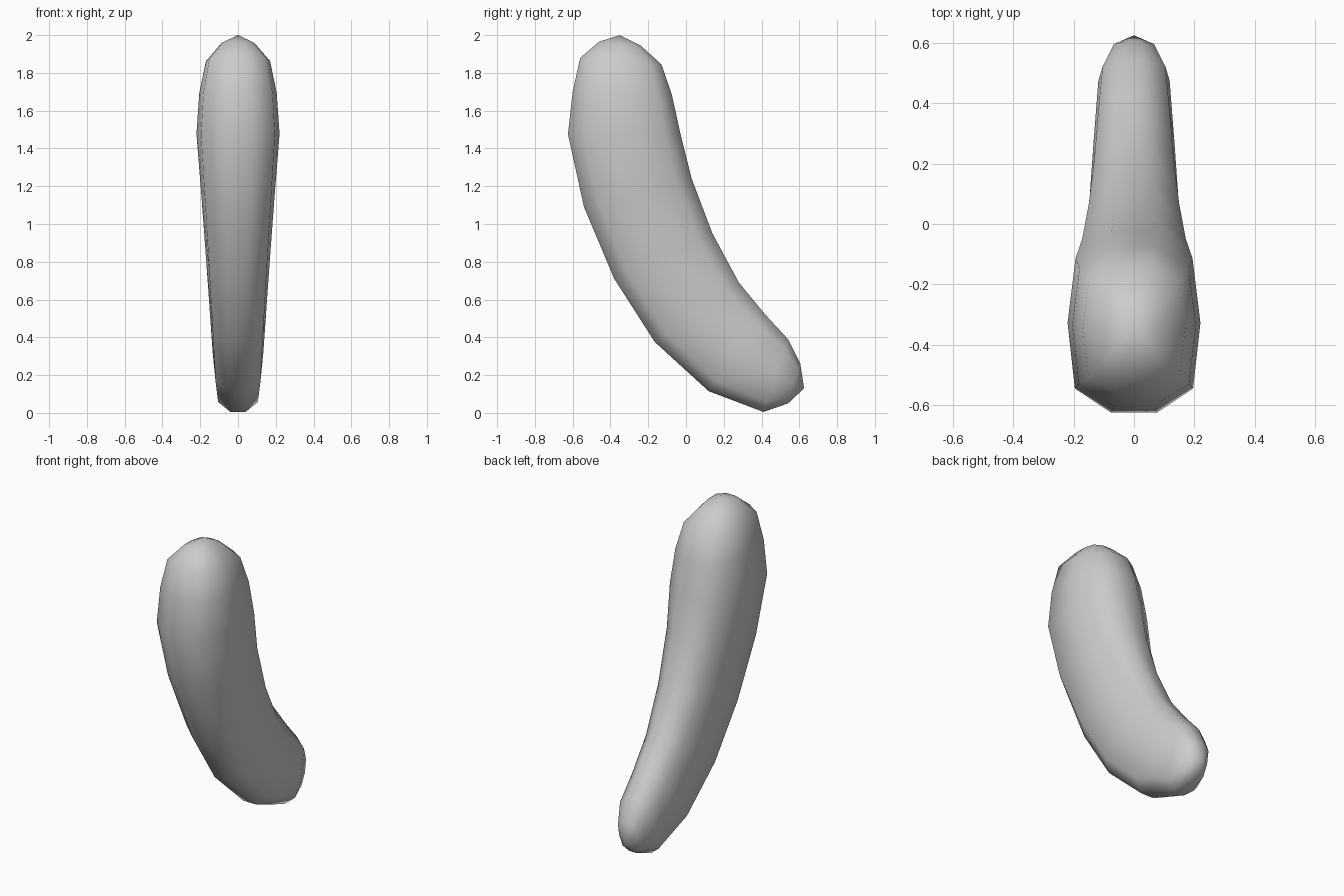
import bpy, bmesh
from mathutils import Vector

if "Cube" in bpy.data.objects:
    bpy.data.objects.remove(bpy.data.objects["Cube"])

# Rings: front edge (y, z), back edge (y, z), half width
RINGS = [
    (-0.46, 1.965, -0.24, 1.945, 0.09),
    (-0.56, 1.88, -0.13, 1.845, 0.17),
    (-0.60, 1.70, -0.075, 1.685, 0.205),
    (-0.625, 1.475, -0.03, 1.48, 0.22),
    (-0.54, 1.09, 0.03, 1.24, 0.195),
    (-0.38, 0.71, 0.14, 0.95, 0.17),
    (-0.165, 0.375, 0.28, 0.69, 0.149),
    (0.12, 0.115, 0.42, 0.52, 0.134),
    (0.41, 0.005, 0.54, 0.39, 0.118),
    (0.54, 0.05, 0.605, 0.26, 0.075),
]
TOP, TIP = (0, -0.35, 2.0), (0, 0.625, 0.13)

# Ten-sided rounded cross-section: (across, front-to-back)
half = [(0.34, -1), (0.89, -0.73), (1, 0), (0.88, 0.72), (0.34, 1)]
SECTION = half + [(-a, b) for a, b in reversed(half)]

bm = bmesh.new()
loops = []
for fy, fz, by, bz, w in RINGS:
    f, b = Vector((0, fy, fz)), Vector((0, by, bz))
    mid, axis = (f + b) / 2, (b - f) / 2
    loops.append([bm.verts.new(mid + axis * v + Vector((w * u, 0, 0)))
                  for u, v in SECTION])

n = len(SECTION)
# Side walls
for r, s in zip(loops, loops[1:]):
    for i in range(n):
        j = (i + 1) % n
        bm.faces.new((r[i], s[i], s[j], r[j]))
# Pointed end caps
for loop, point in ((loops[0], TOP), (loops[-1], TIP)):
    p = bm.verts.new(point)
    for i in range(n):
        bm.faces.new((loop[i], loop[(i + 1) % n], p))

bmesh.ops.recalc_face_normals(bm, faces=bm.faces)
for face in bm.faces:
    face.smooth = True
mesh = bpy.data.meshes.new("curved_body")
bm.to_mesh(mesh)
bm.free()
body = bpy.data.objects.new("curved_body", mesh)
bpy.context.collection.objects.link(body)
